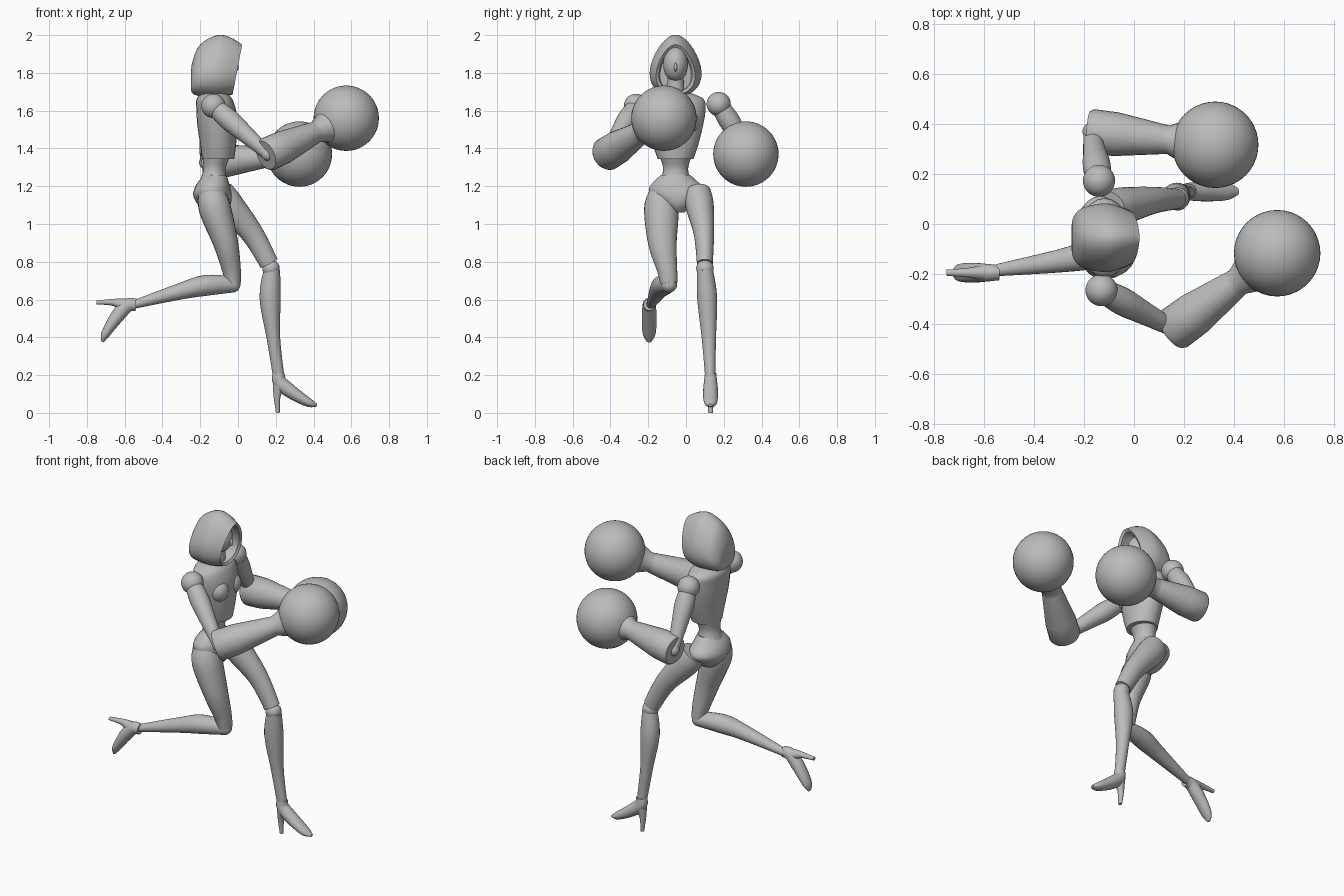
import bpy, bmesh, math
from mathutils import Vector, Matrix

if "Cube" in bpy.data.objects:
    bpy.data.objects.remove(bpy.data.objects["Cube"])

grey = bpy.data.materials.new("mannequin grey")
grey.use_nodes = True
grey.diffuse_color = (0.5, 0.5, 0.5, 1)
grey.node_tree.nodes["Principled BSDF"].inputs["Base Color"].default_value = (0.5, 0.5, 0.5, 1)
SIDES = 24
MID_Y = -0.055


def finish(name, bm, angle=40):
    bmesh.ops.recalc_face_normals(bm, faces=bm.faces)
    mesh = bpy.data.meshes.new(name)
    bm.to_mesh(mesh)
    bm.free()
    mesh.materials.append(grey)
    ob = bpy.data.objects.new(name, mesh)
    bpy.context.collection.objects.link(ob)
    bpy.ops.object.select_all(action='DESELECT')
    ob.select_set(True)
    bpy.context.view_layer.objects.active = ob
    bpy.ops.object.shade_smooth_by_angle(angle=math.radians(angle))
    return ob


def skin(bm, rings):
    """Bridge rings of points and close both ends."""
    loops = [[bm.verts.new(p) for p in ring] for ring in rings]
    for a, b in zip(loops, loops[1:]):
        for i in range(len(a)):
            j = (i + 1) % len(a)
            bm.faces.new((a[i], a[j], b[j], b[i]))
    bm.faces.new(loops[0])
    bm.faces.new(loops[-1])


def rounded(rows, steps=4):
    """Catmull-Rom interpolation of section rows."""
    rows = [Vector(r) for r in rows]
    out = []
    for i in range(len(rows) - 1):
        p0, p1, p2 = rows[max(i - 1, 0)], rows[i], rows[i + 1]
        p3 = rows[min(i + 2, len(rows) - 1)]
        for s in range(steps):
            t = s / steps
            out.append(0.5 * (2 * p1 + (p2 - p0) * t + (2 * p0 - 5 * p1 + 4 * p2 - p3) * t ** 2
                              + (3 * p1 - p0 - 3 * p2 + p3) * t ** 3))
    return out + [rows[-1]]


def loft(name, rows, axis=None, smooth=True, matrix=None):
    """Sections are (x, y, z, depth radius, side radius)."""
    rows = rounded(rows) if smooth else [Vector(r) for r in rows]
    rings = []
    for i, r in enumerate(rows):
        c = Vector(r[:3])
        ahead, behind = rows[min(i + 1, len(rows) - 1)], rows[max(i - 1, 0)]
        n = Vector(axis) if axis else Vector(ahead[:3]) - Vector(behind[:3])
        n.normalize()
        v = (Vector((0, 1, 0)) - n * n.y).normalized()
        u = v.cross(n)
        turns = [2 * math.pi * k / SIDES for k in range(SIDES)]
        rings.append([c + u * math.cos(t) * r[3] + v * math.sin(t) * r[4] for t in turns])
    bm = bmesh.new()
    skin(bm, rings)
    if matrix:
        bm.transform(matrix)
    return finish(name, bm)


def ball(name, center, radius, scale=(1, 1, 1)):
    bm = bmesh.new()
    bmesh.ops.create_uvsphere(bm, u_segments=40, v_segments=24, radius=radius)
    bm.transform(Matrix.Translation(center) @ Matrix.Diagonal((*scale, 1)))
    return finish(name, bm)


# Torso
UP = (0, 0, 1)
loft("chest", [(-.105, MID_Y, 1.345, .085, .095), (-.105, MID_Y, 1.42, .095, .12),
               (-.11, MID_Y, 1.52, .105, .145), (-.115, MID_Y, 1.6, .105, .158),
               (-.125, MID_Y, 1.66, .095, .15), (-.125, MID_Y, 1.69, .07, .09)], UP)
loft("waist", [(-.13, MID_Y, 1.22, .075, .085), (-.125, MID_Y, 1.29, .058, .066),
               (-.115, MID_Y, 1.36, .075, .085)], UP)
loft("pelvis", [(-.115, MID_Y + .02, 1.06, .045, .025), (-.125, MID_Y + .015, 1.1, .085, .08),
                (-.135, MID_Y + .015, 1.15, .102, .145), (-.135, MID_Y + .01, 1.19, .095, .15),
                (-.13, MID_Y, 1.225, .08, .115), (-.12, MID_Y, 1.26, .058, .078)], UP)
loft("neck", [(-.11, MID_Y, 1.64, .05, .05), (-.1, MID_Y, 1.78, .042, .042)], UP, False)
for side, name in ((1, "left"), (-1, "right")):
    ball(name + "_bust", (-.055, MID_Y + side * .062, 1.54), .06, (1, 1, 1.1))

# Head and hood, the hood being egg sections from back to front and then folded inside
ball("head", (-.09, MID_Y, 1.845), .08, (1, .82, 1.15))
ball("nose", (-.01, MID_Y, 1.83), .014, (1, .6, 1.6))
outer = rounded([(-.25, 1.715, 1.79, .045), (-.24, 1.69, 1.865, .085), (-.2, 1.677, 1.95, .118),
                 (-.11, 1.672, 2.0, .133), (-.04, 1.675, 1.988, .122), (.022, 1.685, 1.95, .1)])
inner = [(.01, 1.7, 1.935, .085), (-.06, 1.7, 1.94, .095), (-.12, 1.7, 1.93, .08)]
rings = []
for x, low, high, width in list(outer) + inner:
    ring = []
    for k in range(32):
        t = 2 * math.pi * k / 32
        lift = math.cos(t)
        slant = -.05 * (1 - lift) / 2 * max(0, (x + .15) / .17)
        ring.append((x + slant, MID_Y + width * math.sin(t) * (1 - .28 * lift),
                     (low + high) / 2 + (high - low) / 2 * lift))
    rings.append(ring)
bm = bmesh.new()
skin(bm, rings)
finish("hood", bm, 50)


# Arms, each forearm widening into a large round fist
def arm(side, shoulder, elbow, fist):
    s, e, f = Vector(shoulder), Vector(elbow), Vector(fist)
    ball(side + "_shoulder", s, .064)
    ball(side + "_elbow", e, .036)
    ball(side + "_fist", f, .173)
    loft(side + "_upper_arm", [(*s.lerp(e, t), r, r) for t, r in
                               ((.08, .05), (.3, .056), (.6, .046), (1, .032))])
    forearm = ((-.03, .08), (0, .09), (.2, .088), (.58, .06), (.62, .057), (.74, .085))
    loft(side + "_forearm", [(*e.lerp(f, t), r, r) for t, r in forearm], f - e, False)


arm("right", (-.13, -.265, 1.625), (.16, -.42, 1.37), (.573, -.117, 1.56))
arm("left", (-.14, .173, 1.635), (-.17, .37, 1.325), (.325, .317, 1.37))

# Left leg, planted in front
loft("left_thigh", [(-.1, .06, 1.17, .075, .07), (-.05, .072, 1.1, .08, .075),
                    (.075, .095, .95, .06, .054), (.165, .1, .79, .05, .042)])
ball("left_knee", (.175, .1, .765), .046)
loft("left_shin", [(.18, .1, .76, .043, .042), (.17, .112, .61, .056, .053),
                   (.187, .121, .4, .036, .038), (.215, .128, .195, .03, .027)])

# Right leg, bent behind
loft("right_thigh", [(-.14, -.125, 1.17, .07, .07), (-.122, -.13, 1.08, .085, .092),
                     (-.065, -.125, .9, .066, .076), (-.035, -.1, .76, .05, .054),
                     (-.025, -.09, .685, .04, .045)])
ball("right_knee", (-.03, -.09, .68), .043)
loft("right_shin", [(-.03, -.09, .68, .043, .043), (-.17, -.122, .675, .055, .057),
                    (-.3, -.148, .645, .044, .046), (-.55, -.185, .574, .022, .024)])


# High-heeled shoes, modelled with the ankle at the origin
def shoe(side, ankle, turn):
    place = Matrix.Translation(ankle) @ Matrix.Rotation(turn, 4, 'Y')
    loft(side + "_shoe", [(0, 0, .01, .032, .03), (.005, 0, -.035, .037, .035),
                          (.055, 0, -.08, .037, .039), (.125, 0, -.126, .029, .038),
                          (.17, 0, -.15, .021, .031), (.203, 0, -.16, .007, .012)], matrix=place)
    loft(side + "_heel", [(.01, 0, -.05, .04, .033), (-.008, 0, -.11, .019, .02),
                          (-.004, 0, -.2, .01, .012)], UP, matrix=place)


shoe("left", (.215, .13, .2), 0)
shoe("right", (-.55, -.195, .573), math.radians(92))
